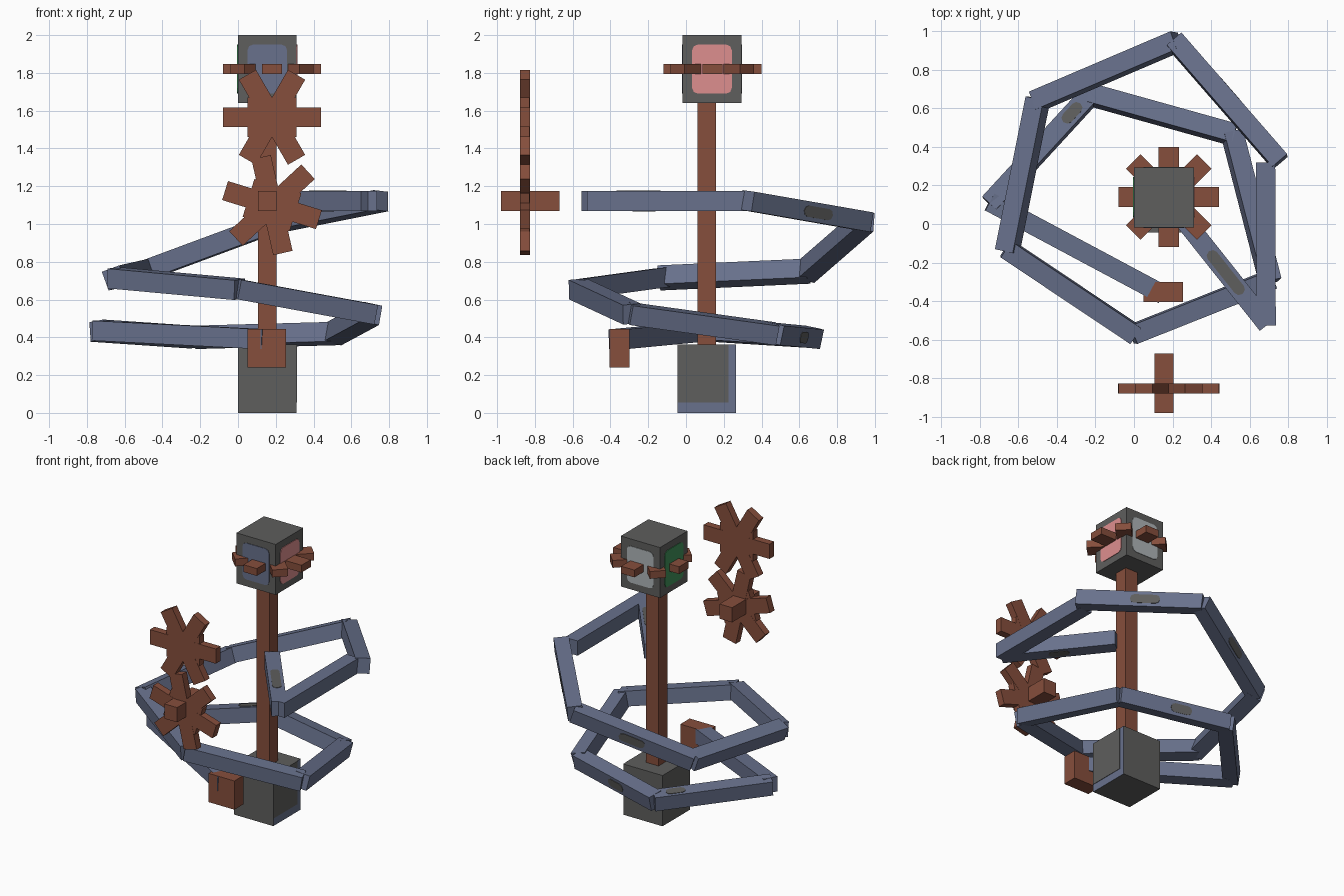
import bpy, bmesh, math
from mathutils import Vector, Matrix

if "Cube" in bpy.data.objects:
    bpy.data.objects.remove(bpy.data.objects["Cube"])


def material(name, *rgb):
    lin = [((c / 255 + 0.055) / 1.055) ** 2.4 for c in rgb] + [1.0]
    m = bpy.data.materials.new(name)
    m.use_nodes = True
    m.diffuse_color = lin
    m.node_tree.nodes["Principled BSDF"].inputs["Base Color"].default_value = lin
    return m


BLUE = material("slate blue", 104, 113, 140)
BROWN = material("rust brown", 134, 78, 60)
GREY = material("dark grey", 94, 94, 93)
PINK = material("pink", 222, 143, 143)
WHITE = material("pale grey", 175, 181, 184)
GREEN = material("green", 65, 145, 90)


def box(name, size, matrix, mat, round_axis=None, radius=0.03):
    """Box in a local frame, optionally with corners rounded around one axis."""
    bm = bmesh.new()
    bmesh.ops.create_cube(bm, size=1)
    bmesh.ops.scale(bm, vec=size, verts=bm.verts)
    if round_axis is not None:
        edges = [e for e in bm.edges
                 if abs((e.verts[0].co - e.verts[1].co)[round_axis]) > 1e-5]
        bmesh.ops.bevel(bm, geom=edges, offset=radius, segments=2,
                        profile=0.5, affect='EDGES')
    bm.transform(matrix)
    me = bpy.data.meshes.new(name)
    bm.to_mesh(me)
    bm.free()
    me.materials.append(mat)
    ob = bpy.data.objects.new(name, me)
    bpy.context.collection.objects.link(ob)
    return ob


def block(name, lo, hi, mat):
    lo, hi = Vector(lo), Vector(hi)
    return box(name, hi - lo, Matrix.Translation((lo + hi) / 2), mat)


# Pole, base and head blocks
block("pole", (0.105, 0.06, 0.35), (0.205, 0.16, 1.65), BROWN)
block("head", (0, -0.018, 1.64), (0.31, 0.293, 2.0), GREY)
base = block("base", (0, -0.045, 0), (0.31, 0.265, 0.362), GREY)
base.data.materials.append(BLUE)
for p in base.data.polygons:
    p.material_index = int(p.normal.x > 0.5)
block("base_side_panel", (0.308, -0.045, 0.055), (0.313, 0.225, 0.362), GREY)

# Coloured panel on each side of the head
for i, (name, mat) in enumerate([("front", BLUE), ("left", PINK),
                                 ("back", WHITE), ("right", GREEN)]):
    frame = (Matrix.Translation((0.155, 0.1375, 1.82))
             @ Matrix.Rotation(i * math.pi / 2, 4, 'Z')
             @ Matrix.Translation((0, -0.1565, 0)))
    box(name + "_head_panel", (0.21, 0.005, 0.26), frame, mat, 1)


# Cogs made of crossing bars
def cog(name, frame, bars, start=0):
    for i in range(bars):
        turn = Matrix.Rotation(math.radians(start) + i * math.pi / bars, 4, 'Z')
        box(f"{name}_bar_{i + 1}", (0.52, 0.105, 0.052), frame @ turn, BROWN)
    if bars == 3:
        turn = Matrix.Rotation(math.radians(start), 4, 'Z')
        box(name + "_hub", (0.26, 0.21, 0.05), frame @ turn, BROWN)


upright = Matrix.Rotation(math.pi / 2, 4, 'X')
cog("head_cog", Matrix.Translation((0.18, 0.14, 1.82)), 4)
cog("upper_cog", Matrix.Translation((0.18, -0.853, 1.565)) @ upright, 3)
cog("lower_cog", Matrix.Translation((0.18, -0.853, 1.1)) @ upright, 3, -17.2)
block("cog_axle", (0.105, -0.98, 1.07), (0.205, -0.67, 1.175), BROWN)
block("track_start", (0.05, -0.405, 0.24), (0.255, -0.3, 0.445), BROWN)

# Spiral track of straight beams: corner points and roll of each beam
path = [(0.14, -0.36, 0.39), (-0.74, 0.11, 0.435), (-0.225, 0.67, 0.4),
        (0.51, 0.465, 0.42), (0.705, -0.29, 0.525), (0, -0.57, 0.655),
        (-0.655, -0.132, 0.715), (-0.5, 0.64, 0.75), (0.215, 0.945, 1.015),
        (0.75, 0.33, 1.122), None, (0.682, 0.31, 1.122),
        (0.685, -0.515, 1.122), (0.22, 0.07, 1.122)]
rolls = [0, 8, 12, 12, 5, 5, 20, 12, 5, 0, 0, 0, 0]
# Worn patches: beam number, position along it, length, face (normal sign and axis)
patches = [(2, 0.82, 0.13, 1, 2), (3, 0.45, 0.15, 1, 1), (8, 0.5, 0.18, 1, 1),
           (9, 0.45, 0.2, 1, 1), (13, 0.45, 0.28, 1, 2), (13, 0.5, 0.14, -1, 2)]
W, H = 0.1, 0.105
for i, (a, b) in enumerate(zip(path, path[1:])):
    if a is None or b is None:
        continue
    a, b = Vector(a), Vector(b)
    x = (b - a).normalized()
    y = Vector((0, 0, 1)).cross(x).normalized()
    frame = Matrix((x, y, x.cross(y))).transposed().to_4x4()
    frame = (Matrix.Translation((a + b) / 2) @ frame
             @ Matrix.Rotation(-math.radians(rolls[i]), 4, 'X'))
    length = (b - a).length
    box(f"track_beam_{i + 1}", (length + 0.02, W, H), frame, BLUE)
    for n, t, size, sign, axis in patches:
        if n != i + 1:
            continue
        at, dims = Vector(((t - 0.5) * length, 0, 0)), [size, 0.06, 0.06]
        at[axis] = sign * (W, H)[axis - 1] / 2
        dims[axis] = 0.006
        box(f"worn_patch_{n}", dims, frame @ Matrix.Translation(at), GREY, axis, 0.028)
